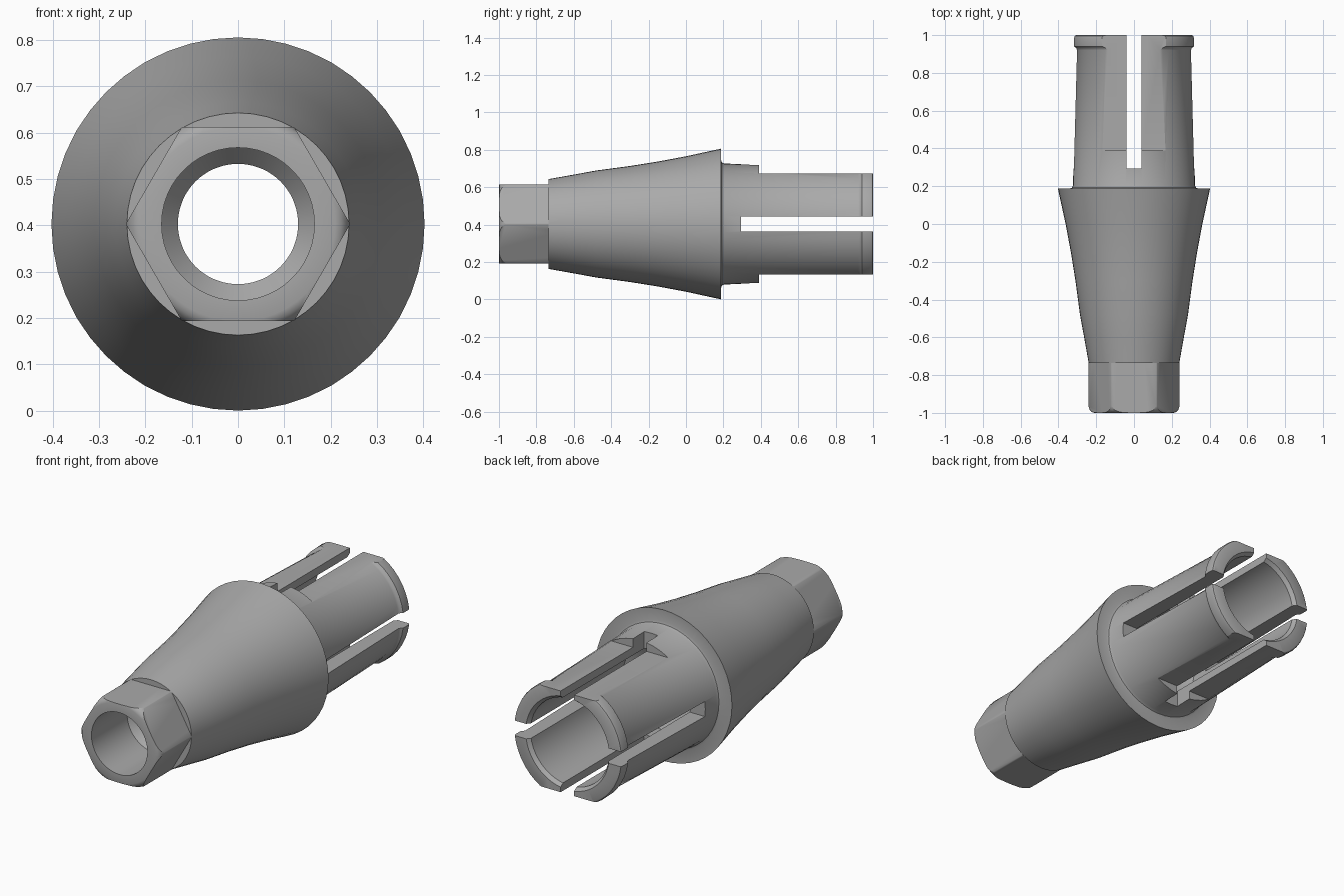
import bpy, bmesh, math
from mathutils import Matrix

ZC = 0.403  # height of the long axis

old = bpy.data.objects.get("Cube")
if old:
    bpy.data.objects.remove(old, do_unlink=True)

metal = bpy.data.materials.new("satin grey metal")
metal.use_nodes = True
GREY = (0.4, 0.4, 0.4, 1)
metal.diffuse_color = GREY
metal.node_tree.nodes["Principled BSDF"].inputs["Base Color"].default_value = GREY


def make(name, bm):
    bmesh.ops.recalc_face_normals(bm, faces=bm.faces)
    mesh = bpy.data.meshes.new(name)
    bm.to_mesh(mesh)
    bm.free()
    mesh.materials.append(metal)
    ob = bpy.data.objects.new(name, mesh)
    bpy.context.collection.objects.link(ob)
    return ob


def lathe(name, profile, sides=48):
    """Revolve a closed (y, radius) profile round the long axis."""
    bm = bmesh.new()
    rings = []
    for i in range(sides):
        a = 2 * math.pi * i / sides
        rings.append([bm.verts.new((r * math.cos(a), y, ZC + r * math.sin(a)))
                      for y, r in profile])
    n = len(profile)
    for i in range(sides):
        p, q = rings[i], rings[(i + 1) % sides]
        for j in range(n):
            k = (j + 1) % n
            bm.faces.new((p[j], p[k], q[k], q[j]))
    return make(name, bm)


def box(name, centre, size):
    bm = bmesh.new()
    bmesh.ops.create_cube(bm, size=1, matrix=Matrix.Translation(centre) @ Matrix.Diagonal((*size, 1)))
    return make(name, bm)


def boolean(ob, cutter, operation):
    cutter.hide_render = True
    mod = ob.modifiers.new(operation, 'BOOLEAN')
    mod.operation = operation
    mod.solver = 'EXACT'
    mod.object = cutter
    bpy.context.view_layer.objects.active = ob
    bpy.ops.object.modifier_apply(modifier=mod.name)
    bpy.data.objects.remove(cutter, do_unlink=True)


# Tapered body with collar, sprung sleeve, snap lip and stepped bore
body = lathe("tapered_body_and_sleeve", [
    (-0.735, 0.24), (-0.6, 0.264), (-0.48, 0.286), (-0.3, 0.31), (-0.15, 0.334),
    (0, 0.362), (0.188, 0.403), (0.188, 0.34), (0.192, 0.329), (0.205, 0.323),
    (0.92, 0.304), (0.932, 0.309), (0.94, 0.319), (0.985, 0.32), (0.996, 0.316),
    (1, 0.308), (1, 0.247), (0.98, 0.232), (0.2, 0.232), (0.14, 0.13),
    (-0.66, 0.13), (-0.7, 0.165), (-0.735, 0.165)])

# Flats on the top and bottom of the sleeve
for side in (1, -1):
    boolean(body, box("flat_cutter", (0, 0.89, ZC + side * 0.42), (0.9, 1, 0.3)), 'DIFFERENCE')

# Crossed slots that split the sleeve into four fingers
for size in ((0.08, 1, 0.9), (0.9, 1, 0.08)):
    boolean(body, box("slot_cutter", (0, 0.795, ZC), size), 'DIFFERENCE')

# Hexagonal drive with turned front chamfer
drive = lathe("hex_drive", [
    (-0.735, 0.241), (-0.965, 0.241), (-0.985, 0.234), (-0.996, 0.223),
    (-1, 0.21), (-1, 0.165), (-0.735, 0.165)])
prism = lathe("hex_cutter", [(-1.1, 0.1), (-1.1, 0.2425), (-0.7, 0.2425), (-0.7, 0.1)], 6)
boolean(drive, prism, 'INTERSECT')

# Smooth shading with crisp machined edges
for ob in (body, drive):
    bpy.ops.object.select_all(action='DESELECT')
    ob.select_set(True)
    bpy.context.view_layer.objects.active = ob
    bpy.ops.object.shade_smooth_by_angle(angle=math.radians(30))
